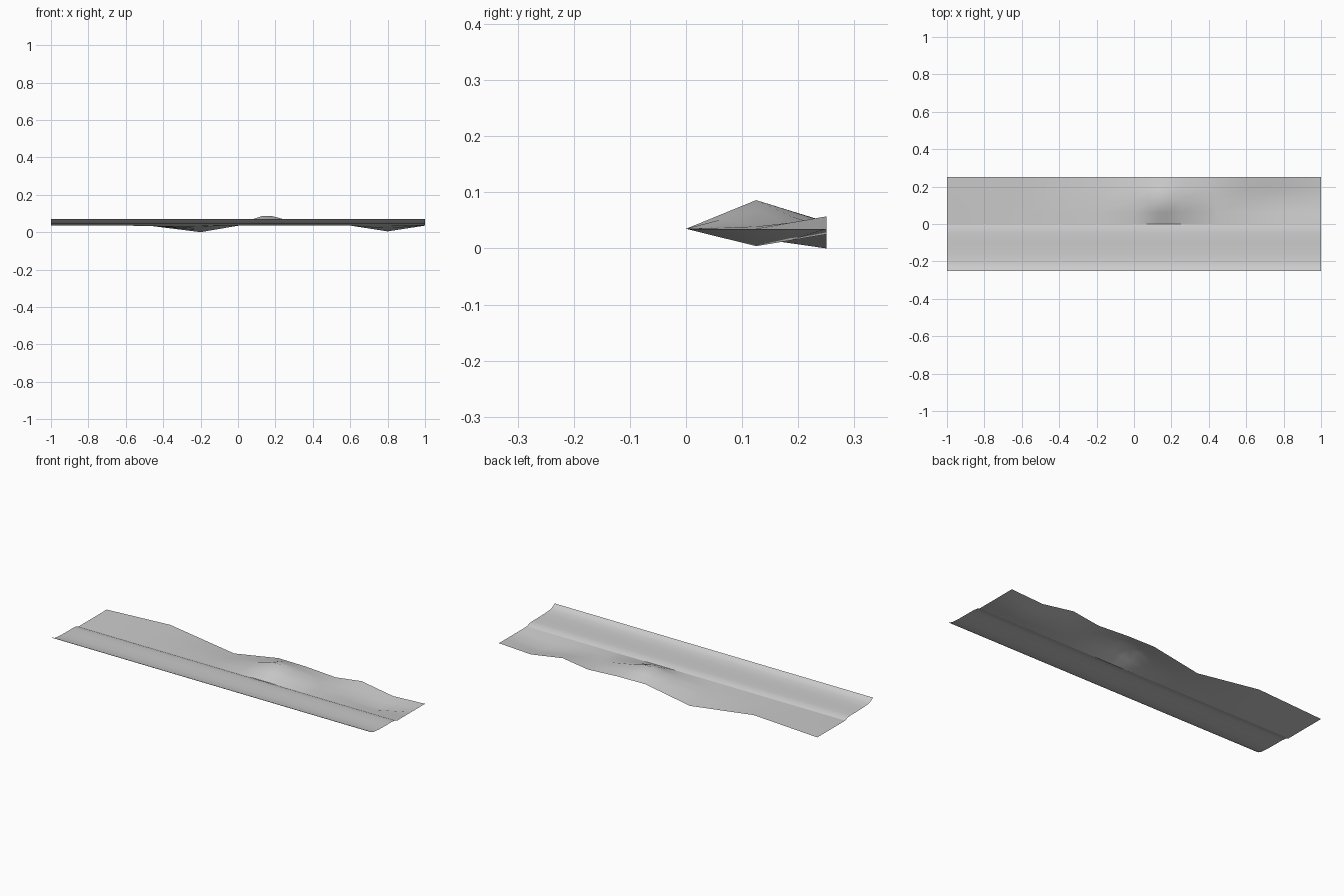
import bpy
import bmesh

cube = bpy.data.objects.get("Cube")
if cube:
    bpy.data.objects.remove(cube, do_unlink=True)

# One plain grey for the whole sheet
GREY = (0.6, 0.6, 0.6, 1.0)
grey = bpy.data.materials.new("light_grey")
grey.use_nodes = True
grey.diffuse_color = GREY
grey.node_tree.nodes["Principled BSDF"].inputs["Base Color"].default_value = GREY


def sheet(name, rows):
    """Skin a smooth open sheet over rows of points, front to back."""
    bm = bmesh.new()
    verts = [[bm.verts.new(p) for p in row] for row in rows]
    for a, b in zip(verts, verts[1:]):
        for i in range(len(a) - 1):
            face = bm.faces.new((a[i], a[i + 1], b[i + 1], b[i]))
            face.smooth = True
    mesh = bpy.data.meshes.new(name)
    bm.to_mesh(mesh)
    bm.free()
    mesh.materials.append(grey)
    obj = bpy.data.objects.new(name, mesh)
    bpy.context.collection.objects.link(obj)
    return obj


def height(points, x):
    """Straight-line interpolation along a ridge line of (x, z) points."""
    for (x0, z0), (x1, z1) in zip(points, points[1:]):
        if x <= x1:
            return z0 + (z1 - z0) * (x - x0) / (x1 - x0)
    return points[-1][1]


# Front strip: raised lip, gentle shelf, then a step down to the seam
BASE = 0.035
profile = [(-0.25, 0.07), (-0.235, 0.059), (-0.21, 0.051), (-0.16, 0.047),
           (-0.10, 0.046), (-0.05, 0.046), (-0.02, 0.043), (0, BASE)]
sheet("front_strip", [[(x, y, z) for x in (-1, 1)] for y, z in profile])

# Back sheet: uneven ground set by a middle ridge line and a back edge line
middle = [(-1, BASE), (-0.6, 0.045), (-0.2, 0.018), (0, 0.048), (0.08, 0.07),
          (0.13, 0.086), (0.18, 0.086), (0.25, 0.068), (0.4, 0.04),
          (0.6, BASE), (0.8, 0.004), (1, BASE)]
edge = [(-1, BASE), (-0.6, 0.055), (-0.2, 0), (0.08, 0.048), (0.25, 0.046),
        (0.44, BASE), (0.6, 0.057), (0.8, 0.025), (1, BASE)]
stations = sorted({x for x, z in middle + edge})
rows = []
for step in range(5):
    t = step / 2
    row = []
    for x in stations:
        m, e = height(middle, x), height(edge, x)
        z = BASE + (m - BASE) * t if t <= 1 else m + (e - m) * (t - 1)
        row.append((x, 0.125 * t, z))
    rows.append(row)
sheet("back_sheet", rows)
